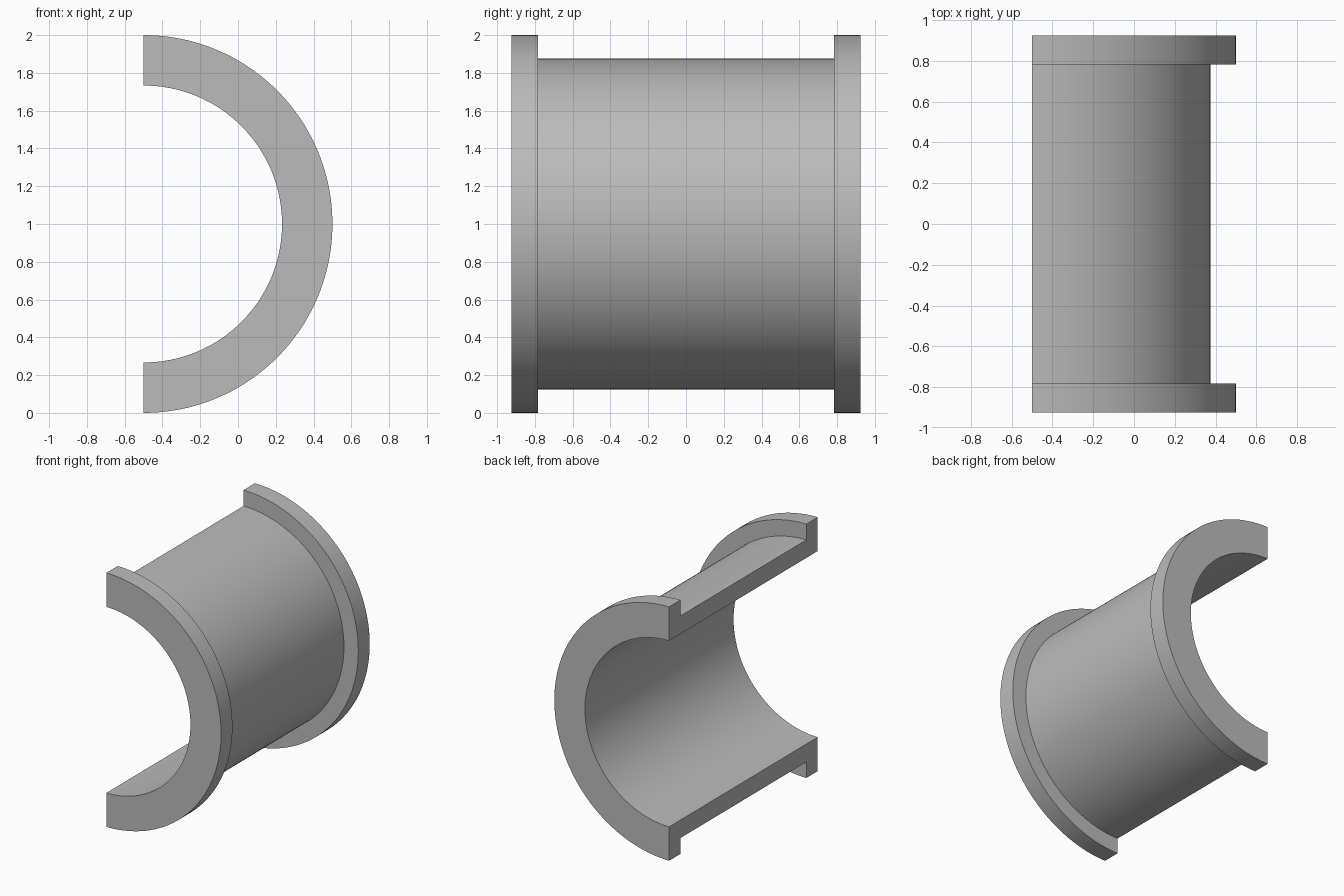
import bpy
import bmesh
import math
from mathutils import Vector

cube = bpy.data.objects.get("Cube")
if cube:
    bpy.data.objects.remove(cube, do_unlink=True)

# Dimensions of the split flanged bushing
FLANGE_R, BARREL_R, BORE_R = 1.0, 0.875, 0.733
HALF_LENGTH, FLANGE_INNER = 0.925, 0.783
CENTRE = Vector((-0.5, 0, 1))
STEPS = 96

# Plain grey
grey = bpy.data.materials.new("plain grey")
grey.use_nodes = True
colour = (0.5, 0.5, 0.5, 1)
grey.diffuse_color = colour
grey.node_tree.nodes["Principled BSDF"].inputs["Base Color"].default_value = colour

# Wall cross-section as (radius, y): one half, then mirrored along y
half = [(BORE_R, HALF_LENGTH), (FLANGE_R, HALF_LENGTH),
        (FLANGE_R, FLANGE_INNER), (BARREL_R, FLANGE_INNER)]
section = half + [(r, -y) for r, y in reversed(half)]

# Sweep the section half a turn from the top, round the +x side, to the bottom
bm = bmesh.new()
start = [bm.verts.new(CENTRE + Vector((0, y, r))) for r, y in section]
edges = [bm.edges.new((a, b)) for a, b in zip(start, start[1:] + start[:1])]
swept = bmesh.ops.spin(bm, geom=start + edges, cent=CENTRE, axis=(0, 1, 0),
                       angle=math.pi, steps=STEPS)

# Close the two flat split faces
end_edges = [g for g in swept["geom_last"] if isinstance(g, bmesh.types.BMEdge)]
bmesh.ops.contextual_create(bm, geom=edges)
bmesh.ops.contextual_create(bm, geom=end_edges)
bmesh.ops.recalc_face_normals(bm, faces=bm.faces)

mesh = bpy.data.meshes.new("half_bushing")
bm.to_mesh(mesh)
bm.free()
mesh.materials.append(grey)
bushing = bpy.data.objects.new("half_bushing", mesh)
bpy.context.collection.objects.link(bushing)

# Smooth curved walls, sharp rims
bpy.context.view_layer.objects.active = bushing
bushing.select_set(True)
bpy.ops.object.shade_smooth_by_angle(angle=math.radians(30))
